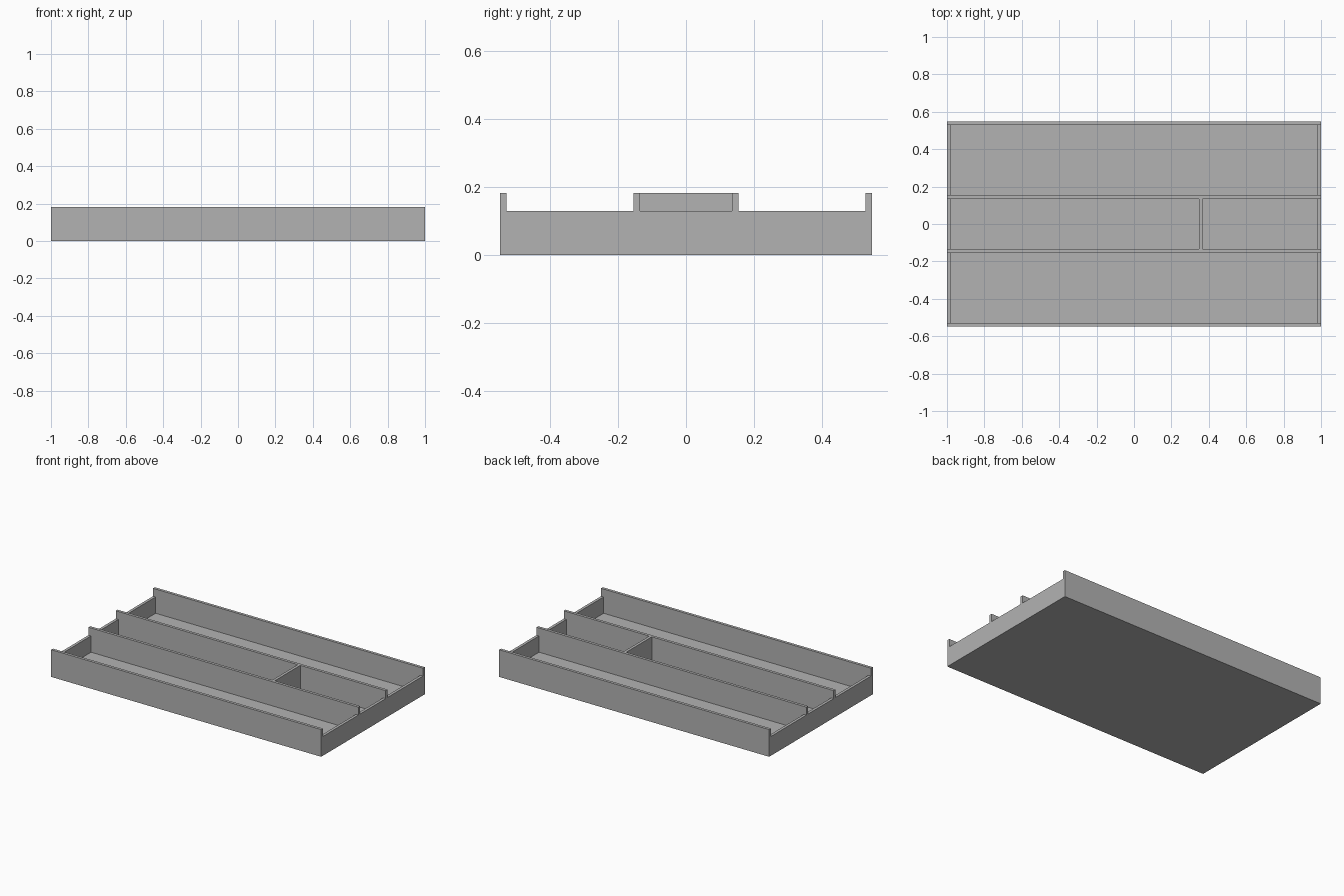
import bpy

if "Cube" in bpy.data.objects:
    bpy.data.objects.remove(bpy.data.objects["Cube"])

# Main dimensions
LX, LY, H = 1.0, 0.548, 0.182       # half length, half width, full height
T, FLOOR, END_H = 0.019, 0.02, 0.129  # wall thickness, floor, end wall height
PART_Y = 0.154                      # outer face of the long partitions
DIV_X = 0.348                       # left face of the short divider

grey = bpy.data.materials.new("plain grey")
grey.diffuse_color = (0.45, 0.45, 0.45, 1)
grey.use_nodes = True
grey.node_tree.nodes["Principled BSDF"].inputs["Base Color"].default_value = grey.diffuse_color


def box(name, x0, x1, y0, y1, z0, z1):
    bpy.ops.mesh.primitive_cube_add(
        size=1, location=((x0 + x1) / 2, (y0 + y1) / 2, (z0 + z1) / 2))
    ob = bpy.context.object
    ob.name = name
    ob.scale = (x1 - x0, y1 - y0, z1 - z0)
    bpy.ops.object.transform_apply(location=True, rotation=False, scale=True)
    ob.data.materials.append(grey)
    return ob


def cut(target, *bounds):
    cutter = box("cutter", *bounds)
    cutter.hide_render = True
    mod = target.modifiers.new("cut", 'BOOLEAN')
    mod.operation, mod.solver, mod.object = 'DIFFERENCE', 'EXACT', cutter
    bpy.context.view_layer.objects.active = target
    bpy.ops.object.modifier_apply(modifier=mod.name)
    bpy.data.objects.remove(cutter, do_unlink=True)


# Tray block
tray = box("divided_tray", -LX, LX, -LY, LY, 0, H)

# Compartments: x and y limits, the divider splits the middle one
inner = PART_Y - T
compartments = [
    (-LX, LX, PART_Y, LY - T),
    (-LX, LX, T - LY, -PART_Y),
    (-LX, DIV_X, -inner, inner),
    (DIV_X + T, LX, -inner, inner),
]
for x0, x1, y0, y1 in compartments:
    left_open, right_open = x0 == -LX, x1 == LX
    # Pocket down to the floor, inside the end walls
    cut(tray, x0 + T if left_open else x0, x1 - T if right_open else x1,
        y0, y1, FLOOR, H + 0.1)
    # Notch that lowers the end walls
    cut(tray, x0 - 0.1 if left_open else x0, x1 + 0.1 if right_open else x1,
        y0, y1, END_H, H + 0.1)
